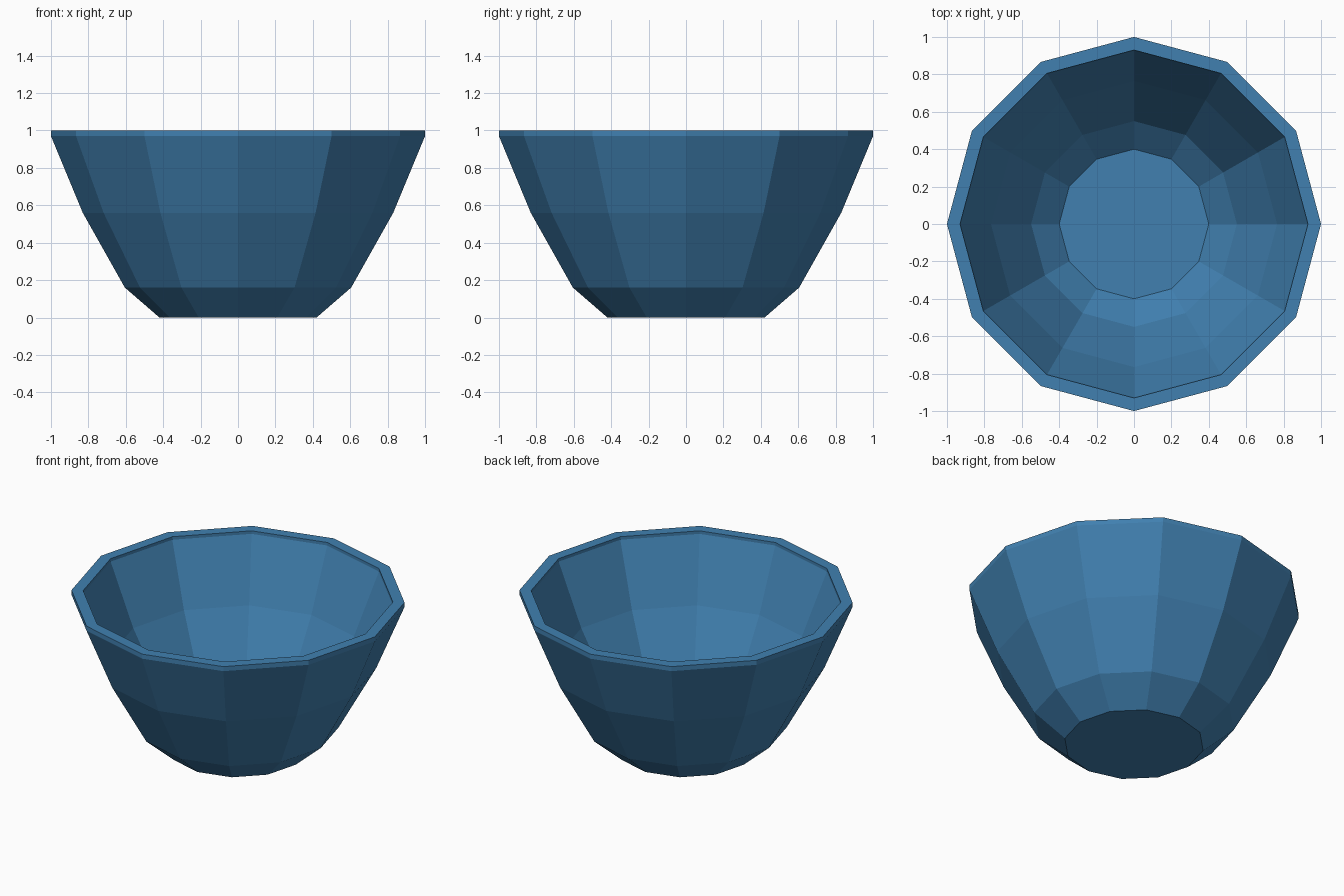
import bpy
import bmesh
from math import cos, sin, tau

cube = bpy.data.objects.get("Cube")
if cube:
    bpy.data.objects.remove(cube, do_unlink=True)

SIDES = 12

# One flat blue glaze
glaze = bpy.data.materials.new("blue_glaze")
glaze.use_nodes = True
colour = (0.052, 0.216, 0.434, 1)
glaze.diffuse_color = colour
glaze.node_tree.nodes["Principled BSDF"].inputs["Base Color"].default_value = colour

# Wall profile as (radius, height): foot, outside, rim, inside, floor
profile = [(0.42, 0), (0.605, 0.16), (0.83, 0.56), (1, 0.97),
           (1, 1), (0.93, 1), (0.93, 0.98),
           (0.765, 0.585), (0.55, 0.205), (0.4, 0.07)]

# Sweep the profile round the axis
bm = bmesh.new()
rings = [[bm.verts.new((r * cos(tau * i / SIDES), r * sin(tau * i / SIDES), z))
          for i in range(SIDES)] for r, z in profile]
for low, high in zip(rings, rings[1:]):
    for i in range(SIDES):
        j = (i + 1) % SIDES
        bm.faces.new((low[i], low[j], high[j], high[i]))

# Close the underside and the inner floor
bm.faces.new(rings[0][::-1])
bm.faces.new(rings[-1])
bmesh.ops.recalc_face_normals(bm, faces=bm.faces)

mesh = bpy.data.meshes.new("bowl")
bm.to_mesh(mesh)
bm.free()
mesh.materials.append(glaze)
bpy.context.collection.objects.link(bpy.data.objects.new("bowl", mesh))
